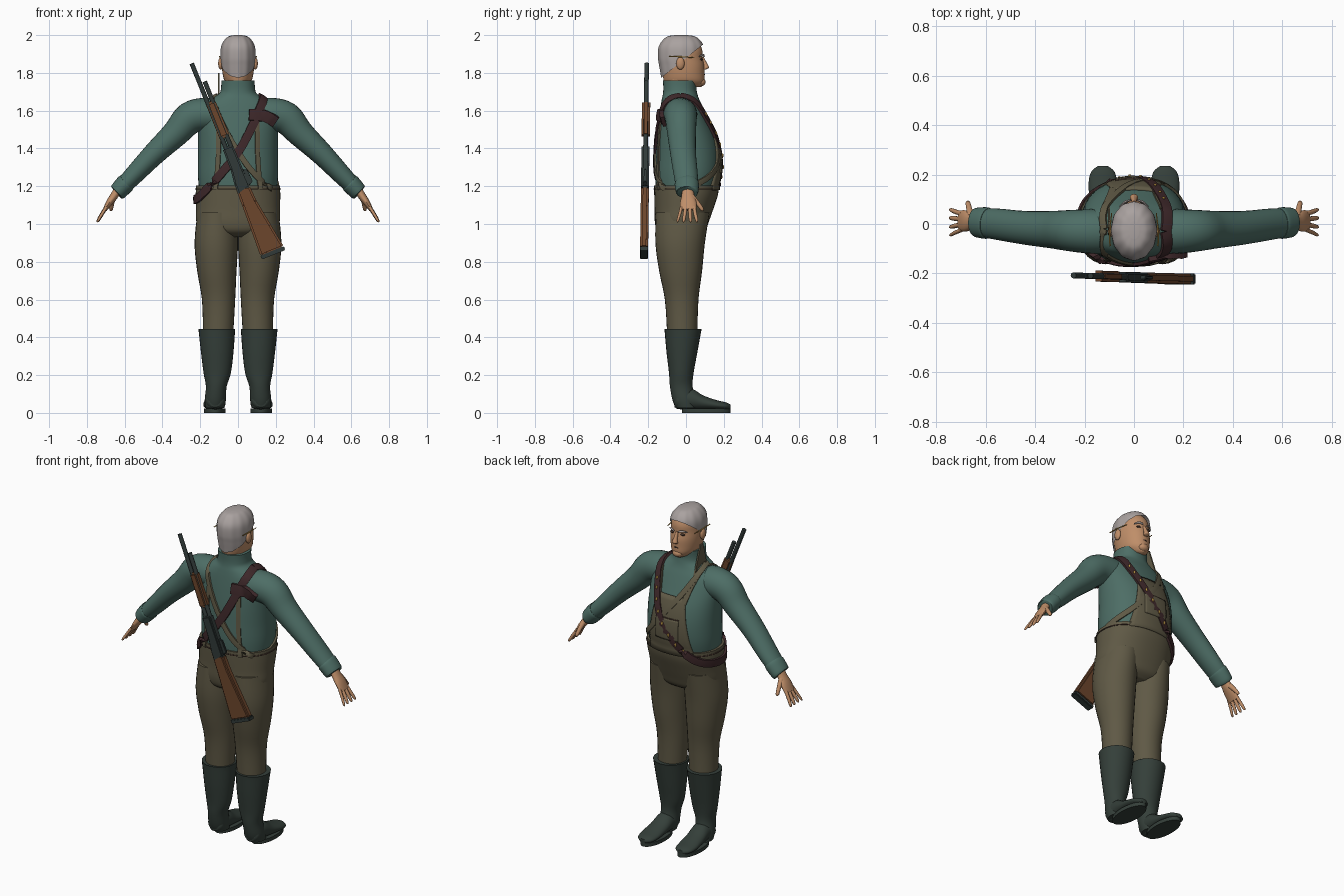
import bpy, bmesh, math
from mathutils import Vector as V
from mathutils.bvhtree import BVHTree

if "Cube" in bpy.data.objects:
    bpy.data.objects.remove(bpy.data.objects["Cube"])


def material(name, *rgb):
    m = bpy.data.materials.new(name)
    m.use_nodes = True
    m.diffuse_color = (*rgb, 1)
    m.node_tree.nodes["Principled BSDF"].inputs["Base Color"].default_value = (*rgb, 1)
    return m


TEAL = material("teal wool", .075, .155, .132)
OLIVE = material("olive canvas", .115, .1, .06)
RUBBER = material("dark green rubber", .035, .05, .042)
HAIR = material("grey hair", .4, .36, .35)
SKIN = material("skin", .52, .27, .14)
LEATHER = material("dark leather", .05, .022, .024)
WOOD = material("walnut wood", .15, .06, .025)
METAL = material("gun metal", .03, .042, .04)
GOLD = material("brass", .5, .3, .06)
DARK = material("dark brown", .06, .035, .025)


def finish(name, bm, mat, angle=45):
    bmesh.ops.recalc_face_normals(bm, faces=bm.faces)
    me = bpy.data.meshes.new(name)
    bm.to_mesh(me)
    bm.free()
    me.materials.append(mat)
    me.shade_smooth()
    me.set_sharp_from_angle(angle=math.radians(angle))
    ob = bpy.data.objects.new(name, me)
    bpy.context.collection.objects.link(ob)
    return ob


def spline(rows, steps):
    """Catmull-Rom through rows of numbers."""
    out = []
    for i in range(len(rows) - 1):
        p0, p1, p2, p3 = (rows[min(max(i + k, 0), len(rows) - 1)] for k in (-1, 0, 1, 2))
        for s in range(steps):
            t = s / steps
            out.append([b + .5 * t * (c - a + t * (2*a - 5*b + 4*c - d + t * (3 * (b - c) + d - a)))
                        for a, b, c, d in zip(p0, p1, p2, p3)])
    return out + [list(rows[-1])]


def loft(name, mat, rows, axis=None, n=28, steps=4, power=1.0, ripple=0, cut=None):
    """Skin elliptical rings; each row is x, y, z, radius across, radius deep."""
    rows = spline(rows, steps)
    bm, rings = bmesh.new(), []
    for i, (x, y, z, a, b) in enumerate(rows):
        t = V(axis) if axis else V(rows[min(i + 1, len(rows) - 1)][:3]) - V(rows[max(i - 1, 0)][:3])
        t.normalize()
        v = V((0, 1, 0)) if abs(t.y) < .8 else V((0, 0, 1))
        u = v.cross(t).normalized()
        v = t.cross(u)
        ring = []
        for k in range(n):
            ang = math.tau * k / n
            c, s = math.cos(ang), math.sin(ang)
            w = 1 + ripple * math.cos(12 * ang)
            ring.append(bm.verts.new(V((x, y, z))
                        + u * (a * w * math.copysign(abs(c) ** power, c))
                        + v * (b * w * math.copysign(abs(s) ** power, s))))
        rings.append(ring)
    for r, q in zip(rings, rings[1:]):
        for k in range(n):
            bm.faces.new((r[k], r[k - 1], q[k - 1], q[k]))
    bm.faces.new(rings[0])
    bm.faces.new(rings[-1])
    if cut:
        bmesh.ops.bisect_plane(bm, geom=bm.verts[:] + bm.edges[:] + bm.faces[:],
                               plane_co=cut[0], plane_no=cut[1], clear_inner=True)
    return finish(name, bm, mat)


def upright(name, mat, rows, x=0, **kw):
    """Loft of level rings given as z, back y, front y, half width, x offset."""
    return loft(name, mat, [(x * r[4] if x else 0, (r[1] + r[2]) / 2, r[0], r[3], (r[2] - r[1]) / 2)
                            for r in rows], axis=(0, 0, 1), **kw)


def plate(name, mat, pts, depth, bevel=0):
    """Flat outline of 3D points thickened by the depth vector."""
    bm = bmesh.new()
    face = bm.faces.new([bm.verts.new(p) for p in pts])
    new = bmesh.ops.extrude_face_region(bm, geom=[face])["geom"]
    bmesh.ops.translate(bm, vec=depth, verts=[g for g in new if isinstance(g, bmesh.types.BMVert)])
    if bevel:
        bmesh.ops.bevel(bm, geom=bm.edges[:], offset=bevel, segments=2, affect='EDGES')
    return finish(name, bm, mat, 35)


def ball(name, mat, loc, size):
    bm = bmesh.new()
    bmesh.ops.create_uvsphere(bm, u_segments=16, v_segments=10, radius=1)
    bmesh.ops.scale(bm, vec=size, verts=bm.verts)
    bmesh.ops.translate(bm, vec=loc, verts=bm.verts)
    return finish(name, bm, mat)


# Clothed body
torso = upright("sweater", TEAL, [
    (1.14, -.155, .15, .2), (1.25, -.163, .178, .212), (1.36, -.16, .18, .212), (1.46, -.155, .16, .212),
    (1.55, -.145, .122, .21), (1.62, -.135, .09, .19), (1.66, -.128, .07, .145),
    (1.69, -.122, .06, .1), (1.72, -.12, .055, .09), (1.76, -.122, .058, .088)], n=48, power=.9)
hips = upright("wader_waist", OLIVE, [
    (1.205, -.169, .175, .222), (1.15, -.168, .168, .224), (1.08, -.166, .145, .222), (1.01, -.165, .12, .22),
    (.96, -.15, .1, .19), (.93, -.1, .06, .1)], n=48, power=.9)
solid = [torso, hips]

for s, side in ((1, "left"), (-1, "right")):
    # Leg, boot and foot
    upright(side + "_leg", OLIVE, [
        (1.06, -.16, .125, .105, .11), (.9, -.162, .1, .115, .115), (.75, -.142, .085, .104, .112),
        (.6, -.112, .066, .088, .103), (.42, -.1, .06, .08, .105)], x=s)
    upright(side + "_boot_shaft", RUBBER, [
        (.445, -.115, .083, .098, .112), (.43, -.113, .08, .096, .112), (.32, -.103, .06, .086, .11),
        (.21, -.09, .04, .072, .11), (.14, -.085, .035, .055, .115), (.07, -.072, .05, .056, .12),
        (.025, -.055, .06, .05, .122)], x=s)
    loft(side + "_foot", RUBBER, [
        (s*.12, -.06, .06, .03, .03), (s*.12, -.04, .07, .05, .05), (s*.12, .03, .072, .054, .055),
        (s*.123, .09, .055, .056, .038), (s*.126, .16, .042, .058, .026),
        (s*.126, .21, .036, .048, .02), (s*.126, .235, .033, .02, .012)], axis=(0, 1, 0))
    outline = [V((s*.123 + .058 * math.cos(a), .107 + .128 * math.sin(a), 0))
               for a in (math.tau * k / 28 for k in range(28))]
    plate(side + "_sole", RUBBER, outline, V((0, 0, .022)))

    # Arm, cuff and hand
    solid.append(loft(side + "_sleeve", TEAL, [
        (s*.08, -.03, 1.565, .09, .09), (s*.17, -.03, 1.58, .088, .09), (s*.255, -.027, 1.56, .086, .084),
        (s*.33, -.023, 1.48, .072, .076), (s*.445, -.015, 1.37, .06, .068),
        (s*.56, 0, 1.25, .05, .063), (s*.63, .005, 1.18, .042, .055)]))
    loft(side + "_cuff", TEAL, [
        (s*.59, .003, 1.22, .049, .061), (s*.6, .004, 1.21, .051, .064), (s*.635, .006, 1.172, .047, .06),
        (s*.642, .006, 1.165, .04, .053)])
    loft(side + "_palm", SKIN, [
        (s*.625, .01, 1.2, .022, .028), (s*.655, .01, 1.15, .021, .034), (s*.68, .012, 1.115, .018, .043),
        (s*.705, .013, 1.075, .011, .042)], n=16)
    for finger, y0, y1, r in (("little", -.024, -.044, .008), ("ring", -.002, -.012, .0095),
                              ("middle", .02, .024, .01), ("index", .042, .057, .0095)):
        loft(f"{side}_{finger}_finger", SKIN, [
            (s*.697, y0, 1.09, r, r), (s*.722, (y0 + y1) / 2, 1.05, r, r),
            (s*.741, y1, 1.018, r*.8, r*.8), (s*.745, y1, 1.01, r*.3, r*.3)], n=10, steps=2)
    loft(side + "_thumb", SKIN, [
        (s*.66, .03, 1.145, .016, .016), (s*.667, .062, 1.11, .012, .012),
        (s*.672, .085, 1.078, .01, .01), (s*.674, .09, 1.07, .003, .003)], n=10, steps=2)

    # Ear, eye, brow and spectacle frame
    ball(side + "_ear", SKIN, (s*.092, -.03, 1.85), (.013, .022, .033))
    ball(side + "_eye", DARK, (s*.034, .081, 1.872), (.014, .008, .006))
    loft(side + "_brow", HAIR, [(s*.014, .096, 1.888, .004, .004), (s*.036, .089, 1.895, .006, .005),
                                (s*.058, .07, 1.887, .003, .003)], n=8)
    loft(side + "_spectacle_arm", GOLD, [(s*.09, .045, 1.88, .002, .002), (s*.097, -.02, 1.885, .003, .003),
                                         (s*.097, -.09, 1.887, .003, .003)], n=8)

# Head
skull = [(1.735, -.11, .088, .05), (1.76, -.118, .097, .072), (1.8, -.125, .097, .082),
         (1.84, -.132, .096, .086), (1.88, -.138, .088, .087), (1.92, -.136, .086, .084),
         (1.955, -.118, .07, .07), (1.98, -.09, .04, .045), (1.988, -.05, .0, .015)]
upright("head", SKIN, [(1.725, -.1, .08, .03)] + skull, n=40)
upright("neck", SKIN, [(1.68, -.105, .045, .07), (1.74, -.11, .045, .07), (1.8, -.11, .04, .07)])
upright("hair", HAIR, [(z + .012 * (z > 1.9), b - .009, f + .009, w + .006) for z, b, f, w in skull],
        n=72, steps=6, ripple=.012, cut=((0, .09, 1.95), (0, -.62, .78)))
loft("nose", SKIN, [(0, .083, 1.885, .008, .01), (0, .1, 1.85, .011, .012), (0, .107, 1.828, .017, .015),
                    (0, .098, 1.818, .012, .008)], axis=(0, 0, 1), n=16)
loft("mouth", DARK, [(-.026, .086, 1.788, .002, .003), (0, .0965, 1.792, .004, .004),
                     (.026, .086, 1.788, .002, .003)], axis=(1, 0, 0), n=8)
ball("chin", SKIN, (0, .08, 1.752), (.032, .024, .022))

# Surface lookup for everything worn over the clothes
verts, faces = [], []
for ob in solid:
    start = len(verts)
    verts += [v.co.copy() for v in ob.data.vertices]
    faces += [[start + i for i in p.vertices] for p in ob.data.polygons]
surface = BVHTree.FromPolygons(verts, faces)


def strap(name, mat, pts, width, lift=.007):
    """Ribbon laid on the body along a path."""
    path = []
    for p in spline(pts, 8):
        co, no, _, _ = surface.find_nearest(V(p))
        path.append((co, no))
    bm, rows = bmesh.new(), []
    for i, (co, no) in enumerate(path):
        t = path[min(i + 1, len(path) - 1)][0] - path[max(i - 1, 0)][0]
        side = t.cross(no).normalized() * width / 2
        rows.append([bm.verts.new(co + side * k + no * h) for k, h in
                     ((-1, -.004), (-1, lift), (0, lift + .002), (1, lift), (1, -.004))])
    for r, q in zip(rows, rows[1:]):
        for k in range(5):
            bm.faces.new((r[k], r[k - 1], q[k - 1], q[k]))
    bm.faces.new(rows[0])
    bm.faces.new(rows[-1])
    finish(name, bm, mat, 50)
    return path


# Bib, pocket and suspenders
def bib(name, mat, z0, z1, w0, w1, lift, n=12):
    bm, grid = bmesh.new(), []
    for i in range(n + 1):
        z, w = z0 + (z1 - z0) * i / n, w0 + (w1 - w0) * i / n
        row = []
        for j in range(n + 1):
            hit = surface.ray_cast(V((w * (2 * j / n - 1), 1, z)), V((0, -1, 0)))[0]
            row.append(bm.verts.new(hit + V((0, lift, 0))))
        grid.append(row)
    for r, q in zip(grid, grid[1:]):
        for j in range(n):
            bm.faces.new((r[j], r[j + 1], q[j + 1], q[j]))
    ob = finish(name, bm, mat)
    ob.modifiers.new("thickness", 'SOLIDIFY').thickness = .012


bib("bib", OLIVE, 1.18, 1.52, .15, .09, .008)
bib("bib_pocket_edge", DARK, 1.395, 1.4, .075, .075, .012, 6)
bib("bib_pocket", OLIVE, 1.27, 1.395, .075, .075, .013)
for s, side in ((1, "left"), (-1, "right")):
    strap(side + "_front_suspender", OLIVE, [(s*.085, .15, 1.49), (s*.1, .1, 1.57), (s*.12, .06, 1.64)], .03)
    strap(side + "_back_suspender", OLIVE, [(s*.12, -.15, 1.18), (s*.11, -.16, 1.35), (s*.105, -.15, 1.55)], .025)
waist = [(.23 * math.sin(a), -.17 * math.cos(a), 1.185) for a in (math.tau * k / 20 for k in range(21))]
strap("waist_seam", DARK, waist, .006, .003)

# Bandolier with cartridges, and rifle sling
band = strap("bandolier", LEATHER, [
    (.135, -.03, 1.69), (.135, .05, 1.65), (.11, .12, 1.55), (.05, .18, 1.4), (-.06, .19, 1.25),
    (-.16, .13, 1.16), (-.225, .0, 1.13), (-.2, -.1, 1.15), (-.1, -.17, 1.26), (0, -.18, 1.38),
    (.08, -.17, 1.52), (.125, -.14, 1.62), (.135, -.03, 1.69)], .045, .012)
strap("bandolier_flap", LEATHER, [(.06, -.16, 1.58), (.13, -.15, 1.575), (.2, -.12, 1.54)], .06, .018)
for i, (co, no) in enumerate(band[14:36:3]):
    ball(f"cartridge_{i + 1}", GOLD, co + no * .014, (.006, .006, .012))
strap("rifle_sling", OLIVE, [
    (-.12, -.02, 1.68), (-.11, .07, 1.62), (-.02, .15, 1.47), (.12, .15, 1.3), (.21, .03, 1.2),
    (.17, -.11, 1.19), (.05, -.17, 1.31), (-.07, -.16, 1.5), (-.12, -.11, 1.62), (-.12, -.02, 1.68)], .03, .01)
plate("sling_loop", OLIVE, [V((-.106, y, z)) for y, z in ((.07, 1.63), (.01, 1.8), (-.015, 1.8), (-.06, 1.63))],
      V((.009, 0, 0)))


# Rifle, laid out by distance from the muzzle and offset across the barrel
def gun(a, p, y=0):
    return V((-.245 + .374 * a + .927 * p, -.208 - .013 * a + y, 1.85 - .927 * a + .374 * p))


def gun_tube(name, a0, a1, p, r):
    loft(name, METAL, [(*gun(a0, p), r, r), (*gun(a1, p), r, r)], n=16, steps=1)


def gun_part(name, mat, outline, thick, bevel=.008):
    plate(name, mat, [gun(a, p, -thick / 2) for a, p in outline], V((0, thick, 0)), bevel)


gun_tube("barrel", 0, .5, 0, .012)
gun_tube("magazine_tube", .114, .5, .028, .012)
gun_part("fore_end", WOOD, [(.224, -.01), (.224, .042), (.43, .044), (.43, -.012)], .044, .012)
gun_part("receiver", METAL, [(.48, -.018), (.48, .04), (.72, .044), (.74, -.03), (.68, -.03), (.6, -.02)], .042)
gun_part("trigger_guard", METAL, [(.62, .04), (.63, .062), (.7, .066), (.715, .04)], .014, .003)
gun_part("stock", WOOD, [(.7, -.032), (.715, .042), (.8, .046), (1.085, .09), (1.085, -.044), (.8, -.034)], .042, .01)
gun_part("butt_pad", METAL, [(1.08, -.045), (1.08, .091), (1.102, .09), (1.102, -.044)], .044, .004)
